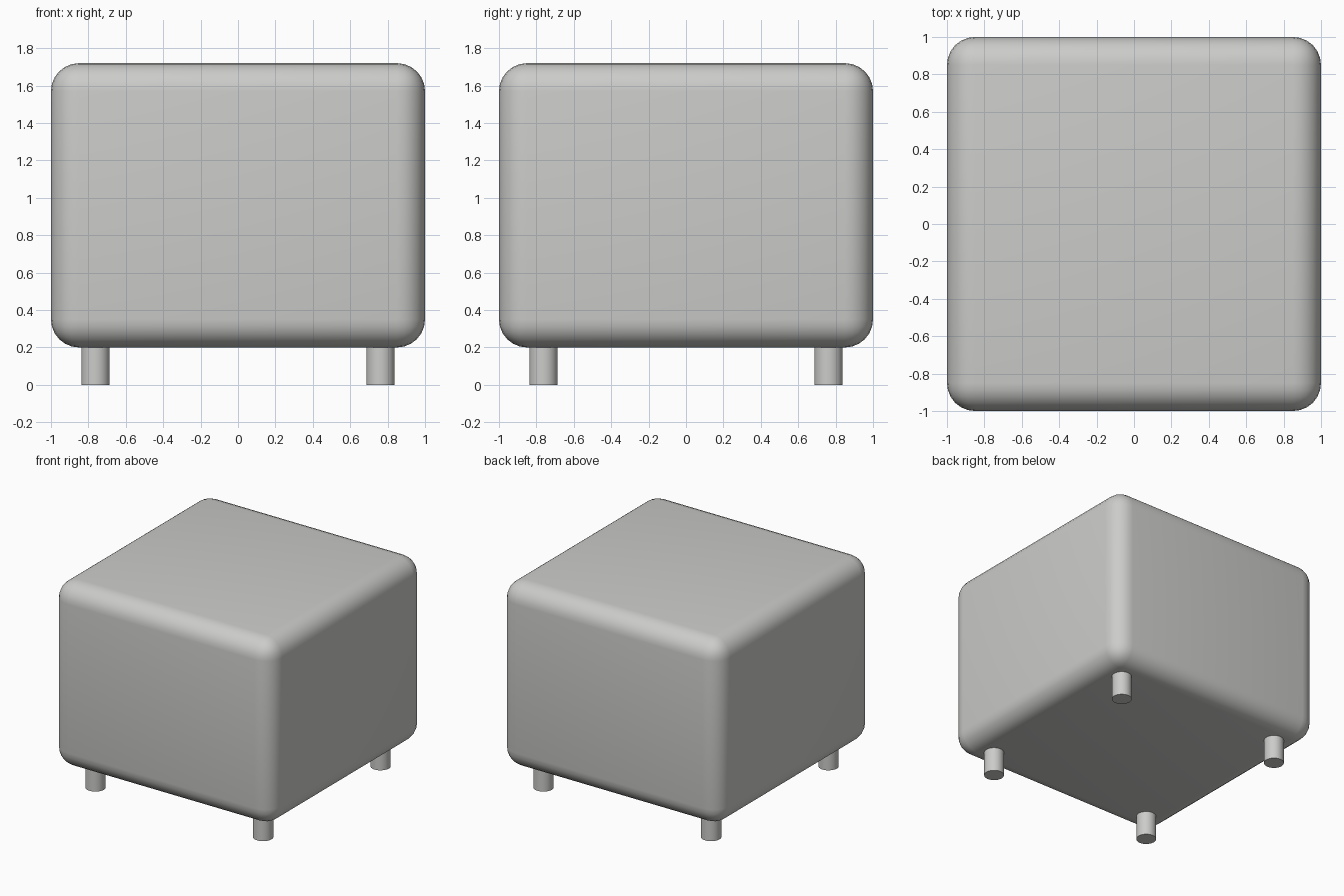
import bpy

if "Cube" in bpy.data.objects:
    bpy.data.objects.remove(bpy.data.objects["Cube"])

# One light grey for the whole model
grey = bpy.data.materials.new("light_grey")
grey.diffuse_color = (0.6, 0.6, 0.585, 1)
grey.use_nodes = True
grey.node_tree.nodes["Principled BSDF"].inputs["Base Color"].default_value = grey.diffuse_color

BOTTOM, TOP = 0.2, 1.72
LEG_POS, LEG_RADIUS = 0.762, 0.076


def finish(obj, name):
    obj.name = name
    obj.data.materials.append(grey)


# Cushion: a box with rounded edges and corners
bpy.ops.mesh.primitive_cube_add(size=1, location=(0, 0, (BOTTOM + TOP) / 2))
cushion = bpy.context.object
cushion.scale = (2, 2, TOP - BOTTOM)
bpy.ops.object.transform_apply(location=False, rotation=False, scale=True)
finish(cushion, "cushion")
bevel = cushion.modifiers.new("rounded_edges", 'BEVEL')
bevel.width = 0.15
bevel.segments = 6
bpy.ops.object.shade_smooth()

# Four short round legs
for side_x, x in (("left", -LEG_POS), ("right", LEG_POS)):
    for side_y, y in (("front", -LEG_POS), ("back", LEG_POS)):
        height = BOTTOM + 0.01
        bpy.ops.mesh.primitive_cylinder_add(vertices=32, radius=LEG_RADIUS, depth=height,
                                            location=(x, y, height / 2))
        finish(bpy.context.object, f"{side_y}_{side_x}_leg")
        bpy.ops.object.shade_smooth_by_angle()
